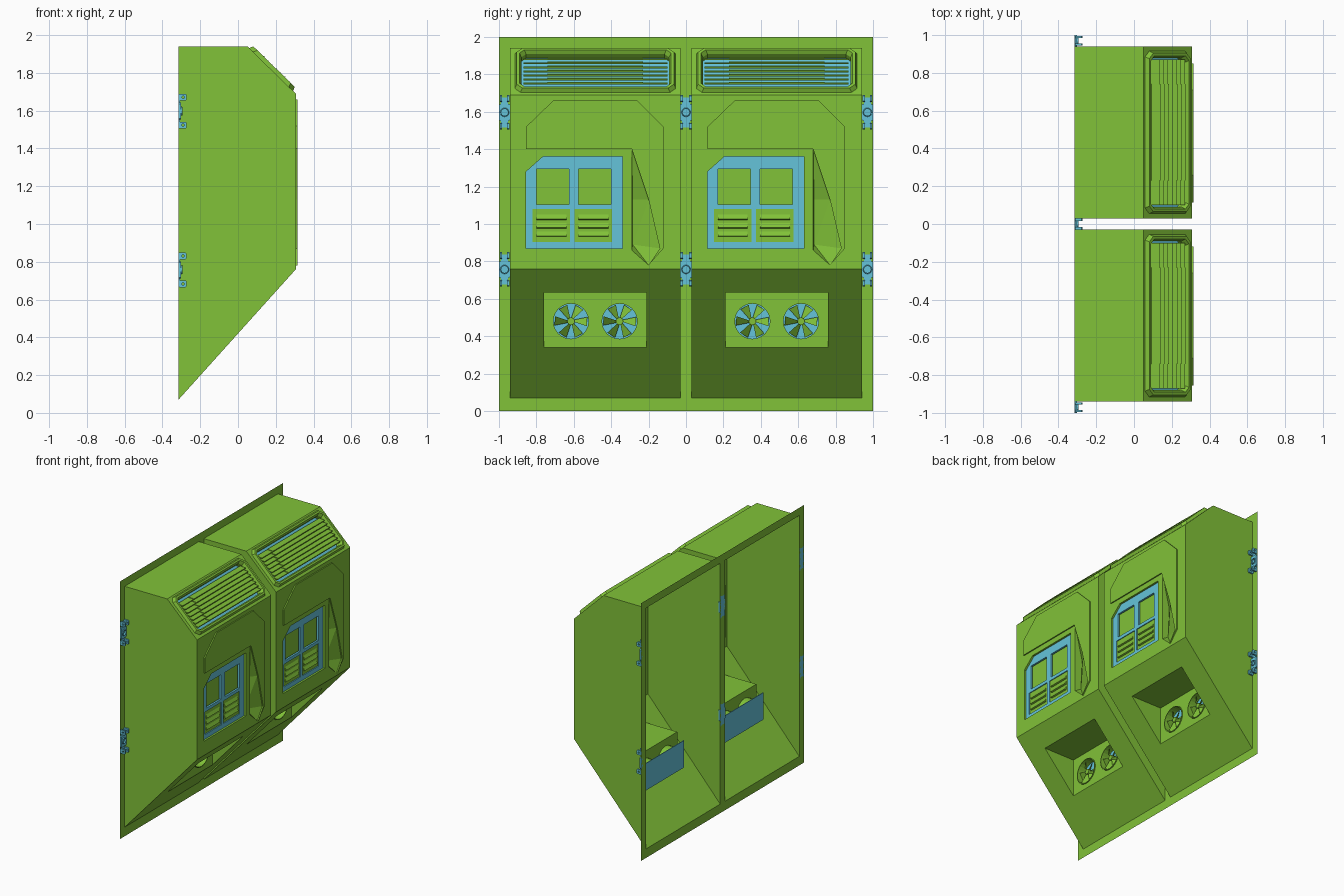
import bpy, bmesh, math
from mathutils import Vector

if "Cube" in bpy.data.objects:
    bpy.data.objects.remove(bpy.data.objects["Cube"])


def material(name, rgb):
    m = bpy.data.materials.new(name)
    m.diffuse_color = (*rgb, 1)
    m.use_nodes = True
    m.node_tree.nodes["Principled BSDF"].inputs["Base Color"].default_value = m.diffuse_color
    return m


GREEN = material("green_paint", (0.22, 0.54, 0.04))
BLUE = material("blue_paint", (0.13, 0.55, 0.70))


def finish(name, bm, mat):
    bmesh.ops.recalc_face_normals(bm, faces=bm.faces)
    me = bpy.data.meshes.new(name)
    bm.to_mesh(me)
    bm.free()
    me.materials.append(mat)
    ob = bpy.data.objects.new(name, me)
    bpy.context.collection.objects.link(ob)
    return ob


def plate(name, loops, f, mat, thick=0):
    """Flat outline with holes (first loop is the outside), optionally extruded."""
    bm = bmesh.new()
    edges = []
    for loop in loops:
        vs = [bm.verts.new(f(u, v, 0)) for u, v in loop]
        edges += [bm.edges.new((vs[i - 1], vs[i])) for i in range(len(vs))]
    normal = f(0, 0, 1) - f(0, 0, 0)
    bmesh.ops.triangle_fill(bm, use_beauty=True, edges=edges, normal=normal)
    if thick:
        ext = bmesh.ops.extrude_face_region(bm, geom=bm.faces[:], use_keep_orig=True)
        vs = [g for g in ext["geom"] if isinstance(g, bmesh.types.BMVert)]
        bmesh.ops.translate(bm, verts=vs, vec=normal * thick)
    return finish(name, bm, mat)


def loft(name, rings, f, mat):
    """Walls joining (loop, height) rings with equal point counts."""
    bm = bmesh.new()
    rows = [[bm.verts.new(f(u, v, w)) for u, v in loop] for loop, w in rings]
    for a, b in zip(rows, rows[1:]):
        for i in range(len(a)):
            bm.faces.new((a[i - 1], a[i], b[i], b[i - 1]))
    return finish(name, bm, mat)


def rect(u0, u1, v0, v1, c=0):
    if not c:
        return [(u0, v0), (u1, v0), (u1, v1), (u0, v1)]
    return [(u0 + c, v0), (u1 - c, v0), (u1, v0 + c), (u1, v1 - c),
            (u1 - c, v1), (u0 + c, v1), (u0, v1 - c), (u0, v0 + c)]


def circle(u, v, r, n=24):
    return [(u + r * math.cos(2 * math.pi * i / n), v + r * math.sin(2 * math.pi * i / n))
            for i in range(n)]


def facing_x(x, cy=0, cz=0):
    return lambda u, v, w: Vector((x + w, cy + u, cz + v))


def facing_y(y, cx=0, cz=0):
    return lambda u, v, w: Vector((cx + u, y + w, cz + v))


BACK, FRONT, HALF = -0.315, 0.306, 0.455
PROFILE = [(BACK, 1.94), (0.05, 1.94), (FRONT, 1.69), (FRONT, 0.76), (BACK, 0.07)]


def along(p, q, cy):
    """Map u = y, v = distance from p towards q in the xz plane, w = outward."""
    d = Vector((q[0] - p[0], 0, q[1] - p[1])).normalized()
    n = Vector((-d.z, 0, d.x))
    return lambda u, v, w: Vector((p[0], cy + u, p[1])) + d * v + n * w


def dist(p, q):
    return math.hypot(p[0] - q[0], p[1] - q[1])


# Flat back frame with two bay openings
plate("back_frame", [rect(-1, 1, 0, 2), rect(-0.94, -0.03, 0.07, 1.94),
                     rect(0.03, 0.94, 0.07, 1.94)], facing_x(BACK), GREEN)


def shell(cy):
    for s in (-1, 1):
        plate("side_wall", [PROFILE], facing_y(cy + s * HALF), GREEN)
    p = PROFILE
    plate("top_wall", [rect(-HALF, HALF, 0, dist(p[0], p[1]))], along(p[0], p[1], cy), GREEN)


def roof_vent(cy):
    p, q = PROFILE[1], PROFILE[2]
    f = lambda u, v, w: along(p, q, cy)(u, v, w)
    if f(0, 0, 1).x < f(0, 0, 0).x:
        f = lambda u, v, w: along(p, q, cy)(u, v, -w)
    hole = rect(-0.395, 0.395, 0.045, 0.305, 0.025)
    plate("vent_slope", [rect(-HALF, HALF, 0, dist(p, q)), hole], f, GREEN)
    loft("vent_rim", [(rect(-0.43, 0.43, 0.012, 0.338, 0.03), 0),
                      (rect(-0.42, 0.42, 0.022, 0.328, 0.03), 0.022),
                      (rect(-0.405, 0.405, 0.035, 0.315, 0.025), 0.022),
                      (hole, 0), (hole, -0.03)], f, GREEN)
    plate("vent_back", [hole], lambda u, v, w: f(u, v, w - 0.03), BLUE)
    # Overlapping slats, each with a thicker middle section
    for i in range(7):
        s = 0.065 + 0.031 * i
        for name, a, b, h in (("vent_slat", -0.385, 0.385, 0), ("vent_slat_middle", -0.255, 0.255, 0.006)):
            prof = [(s, -0.012 + h), (s + 0.036, 0.02 + h), (s + 0.04, 0.013), (s + 0.004, -0.02)]
            plate(name, [prof], lambda u, v, w, a=a: f(a + w, u, v), GREEN, b - a)


WINDOW = [(-0.37, 0.87), (0.145, 0.87), (0.145, 1.36), (-0.28, 1.36), (-0.37, 1.28)]
SCOOP = [(0.195, 1.40), (0.285, 1.13), (0.345, 0.87), (0.285, 0.78), (0.195, 0.86)]


def front_panel(cy):
    f = facing_x(FRONT, cy)
    plate("front_wall", [rect(-HALF, HALF, 0.76, 1.69), WINDOW, SCOOP], f, GREEN)
    # Raised door trim running over the window and down past the handle
    plate("door_trim", [[(-0.37, 1.40), (-0.37, 1.52), (-0.225, 1.66), (0.225, 1.66),
                         (0.365, 1.52), (0.365, 0.87), (0.285, 0.78)] + SCOOP[2::-1]],
          f, GREEN, 0.009)
    # Recessed handle scoop
    bm = bmesh.new()
    a, b, c, d, e = [bm.verts.new(f(u, v, 0)) for u, v in SCOOP]
    g, h = bm.verts.new(f(0.2, 1.13, -0.06)), bm.verts.new(f(0.2, 0.89, -0.05))
    for face in ((a, g, b), (b, g, h), (b, h, c), (c, h, d), (d, h, e), (e, h, g, a)):
        bm.faces.new(face)
    finish("handle_scoop", bm, GREEN)
    # Window pocket, blue frame and green infill
    loft("window_pocket", [(WINDOW, 0), (WINDOW, -0.045)], f, GREEN)
    plate("window_back", [WINDOW], facing_x(FRONT - 0.045, cy), GREEN)
    holes = []
    for u in (-0.315, -0.09):
        holes += [rect(u, u + 0.175, 1.105, 1.295), rect(u - 0.02, u + 0.18, 0.905, 1.08)]
    plate("window_frame", [WINDOW] + holes, facing_x(FRONT - 0.03, cy), BLUE, 0.015)
    for u in (-0.335, -0.11):
        plate("louvre_panel", [rect(u, u + 0.2, 0.905, 1.08)], facing_x(FRONT - 0.022, cy), GREEN)
        for z in (0.94, 0.985, 1.03):
            prof = [(0, z - 0.008), (0.012, z - 0.004), (0, z + 0.02)]
            plate("louvre", [prof], facing_y(cy + u + 0.02, FRONT - 0.022), GREEN, 0.16)


def fan_bay(cy):
    p, q = PROFILE[4], PROFILE[3]
    slope = dist(p, q) / (q[1] - p[1])
    x_at = lambda z: p[0] + (z - p[1]) * (q[0] - p[0]) / (q[1] - p[1])
    z0, z1, w = 0.34, 0.635, 0.275
    x0, x1 = x_at(z0), x_at(z1)
    plate("lower_slope", [rect(-HALF, HALF, 0, dist(p, q)),
                          rect(-w, w, (z0 - p[1]) * slope, (z1 - p[1]) * slope)],
          along(p, q, cy), GREEN)
    # Triangular recess cut into the slope
    for s in (-w, w):
        plate("recess_side", [[(x0, z0), (x0, z1), (x1, z1)]], facing_y(cy + s), GREEN)
    plate("recess_ceiling", [rect(-w, w, x0, x1)],
          lambda u, v, k: Vector((v, cy + u, z1 + k)), GREEN)
    fans = [circle(s * 0.13, 0.48, 0.1) for s in (-1, 1)]
    plate("recess_wall", [rect(-w, w, z0, z1)] + fans, facing_x(x0, cy), GREEN)
    plate("fan_mount_plate", [rect(-w, w, 0.375, 0.585)], facing_x(x0 - 0.06, cy), BLUE, 0.005)
    for s, ring in zip((-1, 1), fans):
        inner = circle(s * 0.13, 0.48, 0.094)
        loft("fan_duct", [(ring, -0.055), (ring, 0.006), (inner, 0.006), (inner, -0.055)],
             facing_x(x0, cy), GREEN)
        f = facing_x(x0, cy + s * 0.13, 0.48)
        plate("fan_hub", [circle(0, 0, 0.02, 16)], facing_x(x0 - 0.055, cy + s * 0.13, 0.48),
              GREEN, 0.05)
        # Six twisted blades
        bm = bmesh.new()
        for i in range(6):
            t = i * math.pi / 3
            pts = [(0.018, -0.25, -0.012), (0.09, -0.3, -0.01), (0.09, 0.25, -0.04), (0.018, 0.45, -0.035)]
            bm.faces.new([bm.verts.new(f(r * math.cos(t + o), r * math.sin(t + o), k))
                          for r, o, k in pts])
        finish("fan_blades", bm, GREEN)


for cy in (-0.485, 0.485):
    shell(cy)
    roof_vent(cy)
    front_panel(cy)
    fan_bay(cy)


def bracket(y, z, hw):
    # Base plate with a round hole, thin necks, and drilled lugs at both ends
    plate("bracket_plate", [rect(-hw, hw, -0.045, 0.045, 0.006), circle(0, 0, 0.02, 16)],
          facing_x(BACK, y, z), BLUE, 0.014)
    loft("bracket_boss", [(circle(0, 0, 0.024, 16), 0.014), (circle(0, 0, 0.022, 16), 0.02),
                          (circle(0, 0, 0.018, 16), 0.02), (circle(0, 0, 0.018, 16), 0)],
         facing_x(BACK, y, z), BLUE)
    plate("bracket_neck", [rect(-hw * 0.6, hw * 0.6, -0.08, 0.08)], facing_x(BACK, y, z), BLUE, 0.008)
    for s in (-1, 1):
        for side in (-1, 1):
            plate("bracket_lug", [rect(0, 0.042, -0.018, 0.018, 0.005), circle(0.024, 0, 0.007, 10)],
                  facing_y(y + side * hw * 0.65 - 0.006, BACK, z + s * 0.074), BLUE, 0.012)


for z in (1.597, 0.757):
    for y, hw in ((-0.97, 0.03), (0, 0.034), (0.97, 0.03)):
        bracket(y, z, hw)
